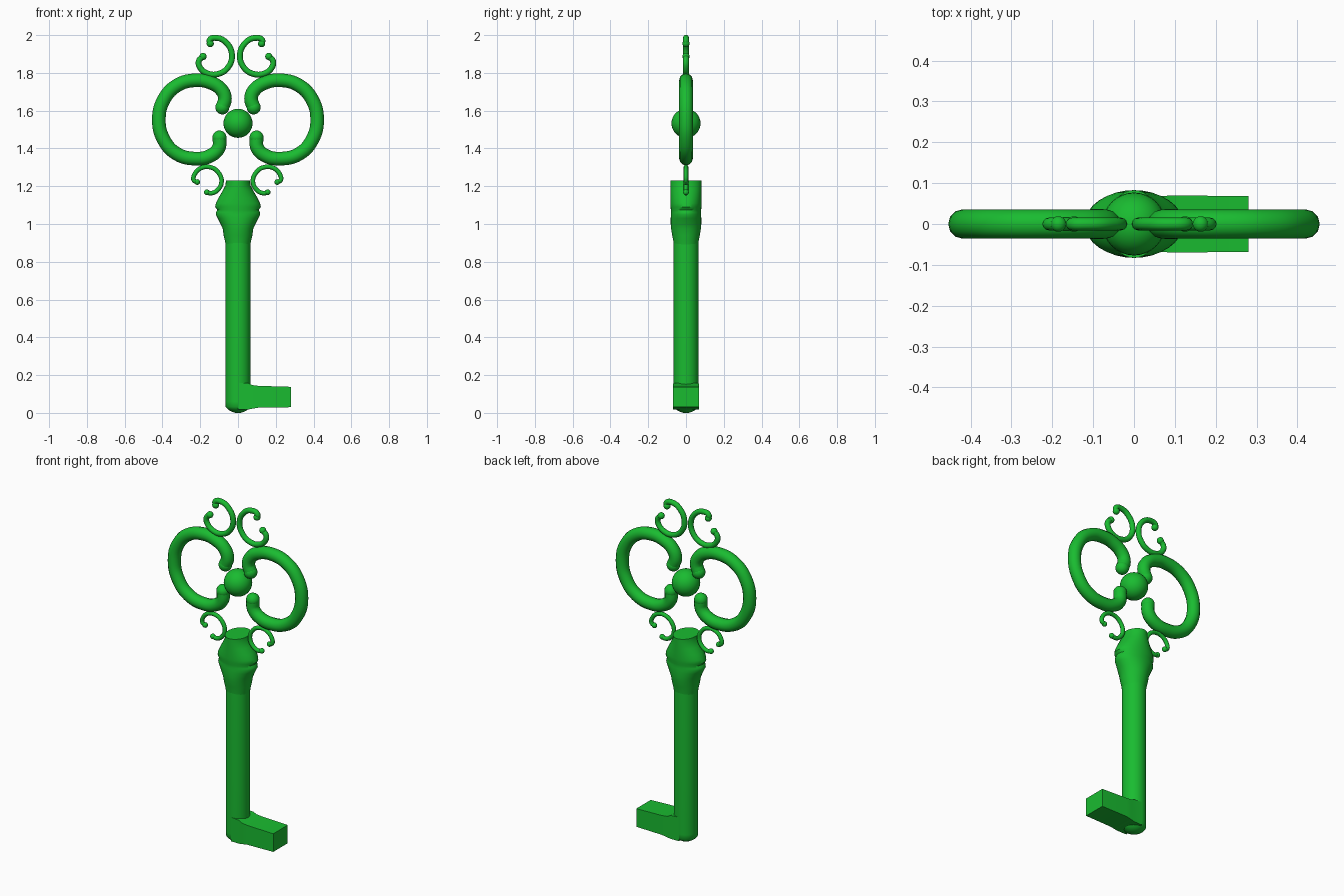
import bpy, bmesh
from math import sin, cos, pi, radians

if "Cube" in bpy.data.objects:
    bpy.data.objects.remove(bpy.data.objects["Cube"])

green = bpy.data.materials.new("green")
green.diffuse_color = (0.01, 0.5, 0.03, 1)
green.use_nodes = True
green.node_tree.nodes["Principled BSDF"].inputs["Base Color"].default_value = green.diffuse_color


def finish(ob, angle=40):
    ob.data.materials.clear()
    ob.data.materials.append(green)
    bpy.ops.object.select_all(action='DESELECT')
    ob.select_set(True)
    bpy.context.view_layer.objects.active = ob
    bpy.ops.object.shade_smooth_by_angle(angle=radians(angle))


def loft(name, rings, angle=40):
    """Skin a list of equal-length point rings and cap both ends."""
    bm = bmesh.new()
    vs = [[bm.verts.new(p) for p in r] for r in rings]
    n = len(vs[0])
    for a, b in zip(vs, vs[1:]):
        for i in range(n):
            j = (i + 1) % n
            bm.faces.new((a[i], a[j], b[j], b[i]))
    bm.faces.new(vs[0][::-1])
    bm.faces.new(vs[-1])
    bmesh.ops.recalc_face_normals(bm, faces=bm.faces)
    me = bpy.data.meshes.new(name)
    bm.to_mesh(me)
    bm.free()
    ob = bpy.data.objects.new(name, me)
    bpy.context.collection.objects.link(ob)
    finish(ob, angle)


def ellipse(z, rx, ry, n=32):
    return [(rx * cos(2 * pi * i / n), ry * sin(2 * pi * i / n), z) for i in range(n)]


def ball(name, loc, r):
    bpy.ops.mesh.primitive_uv_sphere_add(segments=32, ring_count=16, radius=r, location=loc)
    ob = bpy.context.object
    ob.name = name
    finish(ob, 60)
    return ob


def scroll(name, pts, r, end_r):
    """Round rod along (x, z) points with a ball on each end."""
    cu = bpy.data.curves.new(name, 'CURVE')
    cu.dimensions = '3D'
    cu.bevel_depth = r
    cu.bevel_resolution = 4
    cu.resolution_u = 6
    cu.use_fill_caps = True
    sp = cu.splines.new('BEZIER')
    sp.bezier_points.add(len(pts) - 1)
    for bp, (x, z) in zip(sp.bezier_points, pts):
        bp.co = (x, 0, z)
        bp.handle_left_type = bp.handle_right_type = 'AUTO'
    ob = bpy.data.objects.new(name, cu)
    bpy.context.collection.objects.link(ob)
    bpy.ops.object.select_all(action='DESELECT')
    ob.select_set(True)
    bpy.context.view_layer.objects.active = ob
    bpy.ops.object.convert(target='MESH')
    rod = bpy.context.object
    ends = [ball(name + "_end", (p[0], 0, p[1]), end_r) for p in (pts[0], pts[-1])]
    bpy.ops.object.select_all(action='DESELECT')
    for o in ends + [rod]:
        o.select_set(True)
    bpy.context.view_layer.objects.active = rod
    bpy.ops.object.join()
    rod.name = name
    finish(rod, 60)


# shaft with shallow domed foot
loft("shaft", [ellipse(z, r, r) for z, r in
               [(0, .015), (.007, .035), (.018, .053), (.032, .065), (.06, .066), (.92, .066)]])

# collar: wide from the front, nearly straight from the side
loft("collar", [ellipse(*p) for p in [
    (.88, .064, .064), (.91, .069, .067), (.94, .076, .073), (.975, .081, .079), (1.0, .092, .081),
    (1.03, .107, .081), (1.05, .118, .08), (1.062, .116, .079), (1.075, .110, .08),
    (1.09, .121, .082), (1.11, .117, .083), (1.14, .102, .083), (1.175, .082, .083),
    (1.205, .066, .083), (1.23, .064, .083)]])

# bit, flaring where it meets the shaft
loft("bit", [[(x, -y, lo), (x, y, lo), (x, y, hi), (x, -y, hi)] for x, y, lo, hi in [
    (0, .066, .018, .16), (.055, .067, .018, .157), (.075, .069, .022, .147),
    (.11, .07, .028, .143), (.28, .068, .03, .138)]], 30)

# ball in the middle of the bow
ball("bow_ball", (0, 0, 1.533), .077)

# scrolls: right-hand paths, mirrored about the given x
large = [(.083, 1.617), (.069, 1.665), (.09, 1.713), (.145, 1.748), (.22, 1.761), (.32, 1.735),
         (.392, 1.66), (.419, 1.555), (.395, 1.45), (.325, 1.372), (.22, 1.346),
         (.145, 1.362), (.102, 1.403), (.098, 1.458)]
top = [(.125, 1.955), (.128, 1.974), (.09, 1.985), (.04, 1.96), (.01, 1.895), (.03, 1.83),
       (.08, 1.795), (.14, 1.797), (.18, 1.83), (.185, 1.863), (.163, 1.887)]
lower = [(.157, 1.168), (.135, 1.163), (.1, 1.18), (.079, 1.225), (.098, 1.275), (.14, 1.301),
         (.19, 1.295), (.222, 1.262), (.226, 1.232), (.208, 1.222)]
for name, pts, r, end_r, axis in [("large_scroll", large, .036, .037, 0),
                                  ("top_scroll", top, .0155, .019, -.011),
                                  ("lower_scroll", lower, .012, .015, -.004)]:
    scroll(name + "_right", pts, r, end_r)
    scroll(name + "_left", [(2 * axis - x, z) for x, z in pts], r, end_r)
